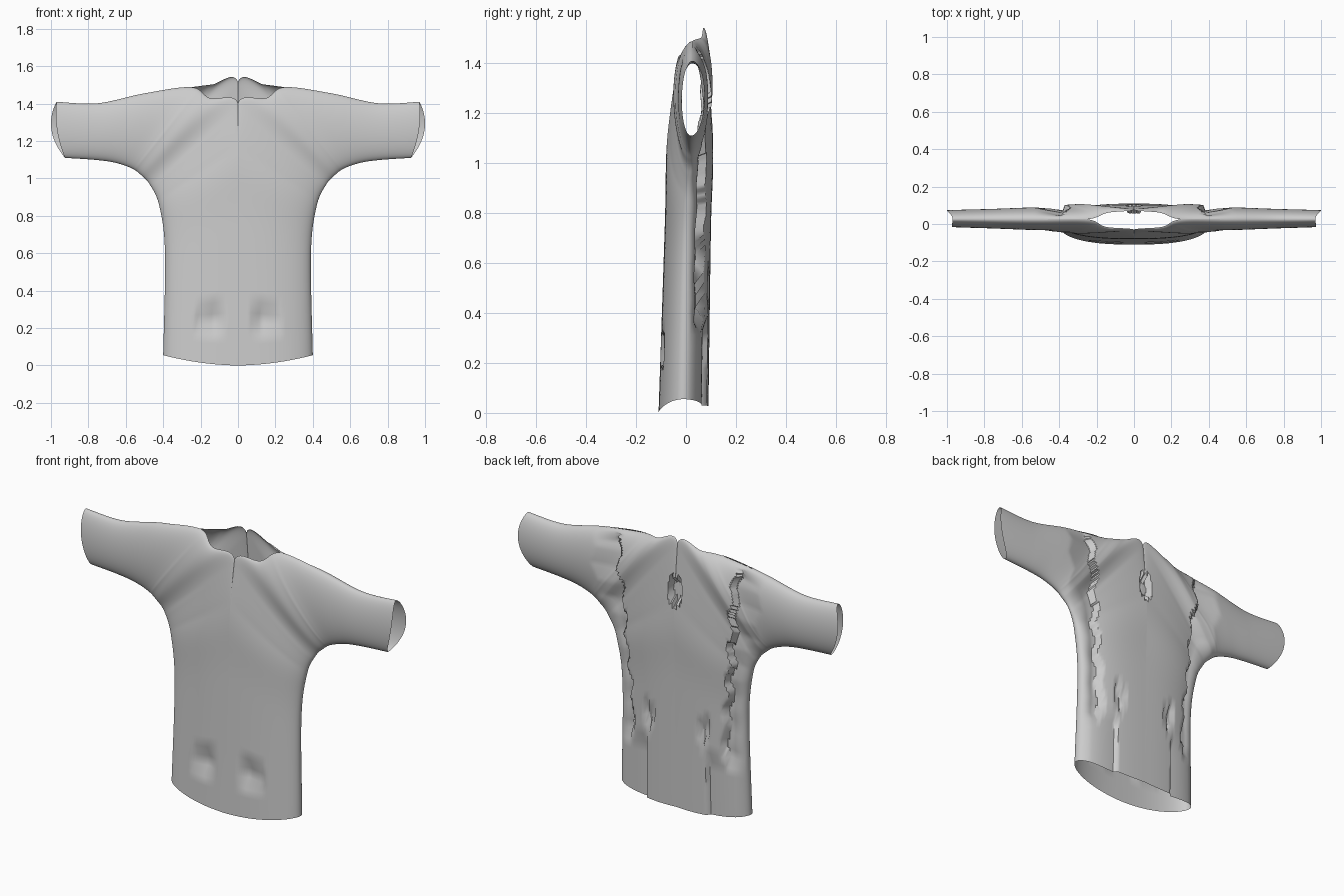
import bpy, bmesh, math

if "Cube" in bpy.data.objects:
    bpy.data.objects.remove(bpy.data.objects["Cube"])

# Torso rows, hem to collar: front y, front z, back y, back z, side seam x, side seam z
TORSO = [
    (-.11, 0, .09, .03, .40, .055),
    (-.085, .75, .1, .75, .39, .6),
    (-.075, 1.1, .108, 1.1, .42, .85),
    (-.03, 1.405, .075, 1.515, .47, .965),
]
# Shoulder rows, collar corner to cuff: top seam x, z, underarm x, z
SHOULDER = [
    (.25, 1.488, .57, 1.055),
    (.5, 1.455, .66, 1.085),
    (.75, 1.402, .77, 1.1),
    (.97, 1.41, .925, 1.11),
]
STEPS, COLS = 14, 44


def make_keys(back):
    # Inner xyz, then outer xyz, for each row of one sheet
    keys = []
    for i, r in enumerate(TORSO):
        y, z = r[2:4] if back else r[0:2]
        keys.append((0, y, z, r[4], .01 * (i - 1), r[5]))
    # Collar curve between centre and shoulder
    keys.append((.14, .06, 1.502, .52, .02, 1.02) if back else (.15, -.015, 1.43, .52, .02, 1.02))
    keys += [(x, .025, z, ox, .02, oz) for x, z, ox, oz in SHOULDER]
    return keys


def clamp(v):
    return max(0, min(1, v))


def spline(keys, t):
    # Smooth curve through the rows
    i = min(int(t), len(keys) - 2)
    f = t - i
    p0, p1 = keys[max(i - 1, 0)], keys[i]
    p2, p3 = keys[i + 1], keys[min(i + 2, len(keys) - 1)]
    return [b + .5 * f * (c - a + f * (2*a - 5*b + 4*c - d + f * (3*(b - c) + d - a)))
            for a, b, c, d in zip(p0, p1, p2, p3)]


def panel_edge(z):
    # Jagged border of the raised back panel
    if z < .36:
        return .19
    zig = abs((z * 5.5) % 1 - .5) * 2
    return .275 + .09 * clamp(z - .36) + .035 * (zig - .5)


def pentagon(x, z, cx, cz, w, h):
    # House shape with its point downward
    dx, dz = abs(x - cx), cz - z
    return dx < w and -h < dz < h - dx / w * h * .7


def detail(x, y, z, s, back):
    if not back:
        # Front pocket dents, sharp outside and fading toward the middle
        if .06 < x < .235 and .175 < z < .29 - max(0, x - .2):
            y += .03 * (clamp((x - .06) / .065) if x < .125 else 1 - (x - .125) / .15)
        return y
    # Step beside the back panel
    e = panel_edge(z)
    if x > e:
        deep = .035 if z > .36 else .02
        y -= deep * clamp(1 - (x - e) / .16) * clamp(6 - 6 * s) * clamp(6 * s)
    # Back dents: two low, one below the collar
    if pentagon(x, z, .165, .5, .035, .055):
        y -= .02
    if pentagon(x, z, 0, 1.24, .035, .075):
        y -= .04
    return y


def point(keys, t, u, back):
    s = (1 - math.cos(math.pi * u)) / 2
    ix, iy, iz, ox, oy, oz = spline(keys, t)
    arc = 4 * s * (1 - s)
    # Flat oval torso blends into an elliptical sleeve
    m = clamp((t - 2.8) / 2.8)
    torso = oy + (iy - oy) * math.sqrt(max(0, 1 - s ** 2.6))
    tube = iy + (oy - iy) * s
    bulge = .06 * clamp((t - 2.2) / 2.5) - .007 * max(0, t - 5)
    if back:
        bulge += .012 * clamp(t - 3)
    y = torso + (tube - torso) * m + (1 if back else -1) * bulge * math.sqrt(max(0, arc))
    ix = max(ix, 0)
    bow = (.05 if back else .02) * clamp(t - 7)
    x = ix + (ox - ix) * s + bow * arc
    z = iz + (oz - iz) * s - .012 * arc * max(0, 1 - t)
    return x, detail(x, y, z, s, back), z


# Shirt shell: front and back sheets, both halves
bm = bmesh.new()
for back in (False, True):
    keys = make_keys(back)
    rows = (len(keys) - 1) * STEPS
    for side in (1, -1):
        grid = []
        for i in range(rows + 1):
            line = []
            for j in range(COLS + 1):
                x, y, z = point(keys, i / STEPS, j / COLS, back)
                line.append(bm.verts.new((x * side, y, z)))
            grid.append(line)
        for i in range(rows):
            for j in range(COLS):
                q = [grid[i][j], grid[i][j + 1], grid[i + 1][j + 1], grid[i + 1][j]]
                if (side < 0) != back:
                    q.reverse()
                bm.faces.new(q)
bmesh.ops.remove_doubles(bm, verts=bm.verts, dist=.0005)
mesh = bpy.data.meshes.new("shirt")
bm.to_mesh(mesh)
bm.free()
shirt = bpy.data.objects.new("shirt", mesh)
bpy.context.collection.objects.link(shirt)
bpy.context.view_layer.objects.active = shirt
shirt.select_set(True)
bpy.ops.object.shade_smooth_by_angle(angle=math.radians(50))
